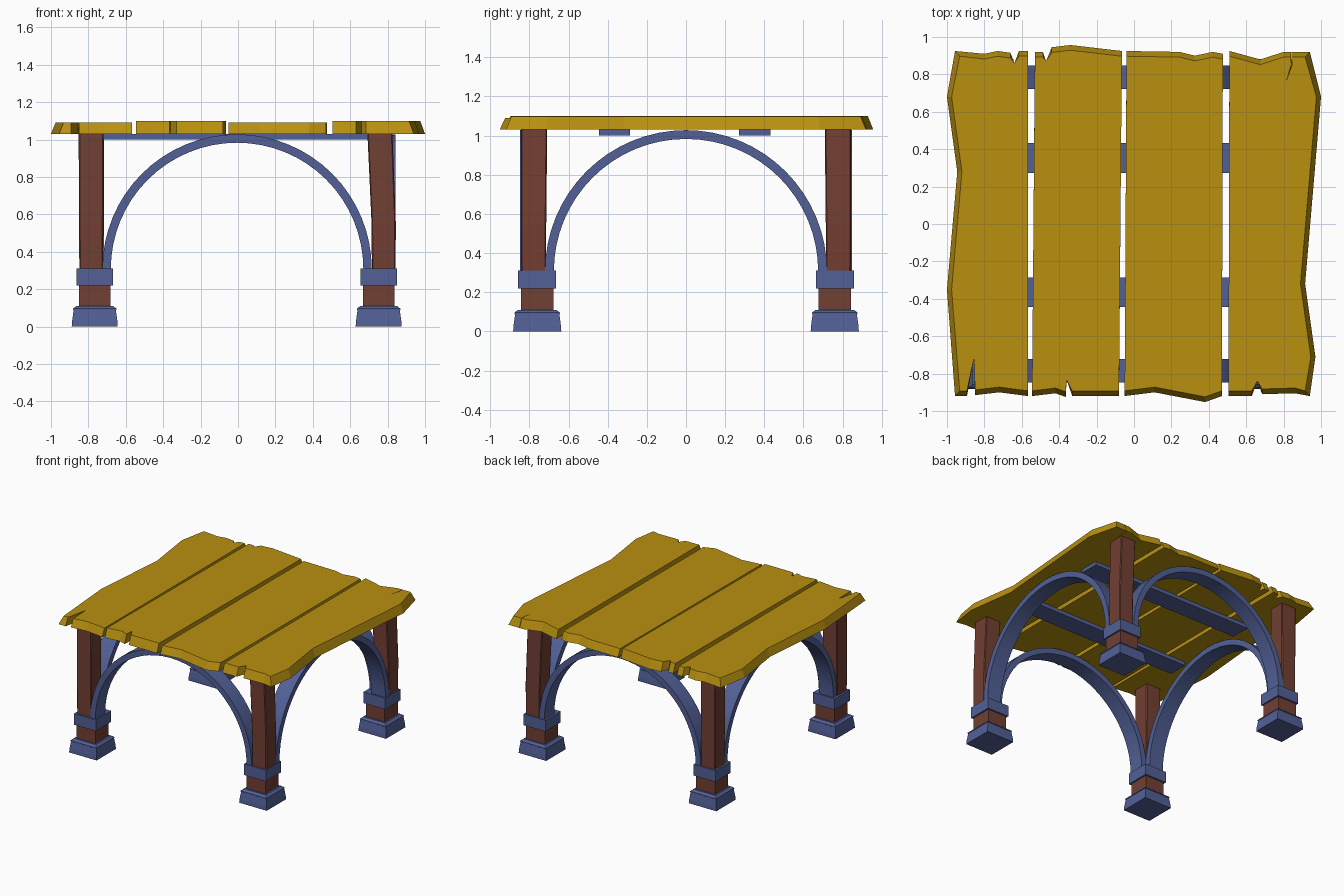
import bpy, bmesh, math

if "Cube" in bpy.data.objects:
    bpy.data.objects.remove(bpy.data.objects["Cube"])


def material(name, rgb):
    m = bpy.data.materials.new(name)
    m.diffuse_color = (*rgb, 1)
    m.use_nodes = True
    m.node_tree.nodes["Principled BSDF"].inputs["Base Color"].default_value = m.diffuse_color
    return m


GOLD = material("gold_wood", (0.48, 0.28, 0.005))
BROWN = material("brown_wood", (0.17, 0.05, 0.033))
BLUE = material("blue_metal", (0.085, 0.118, 0.31))


def loft(name, rings, mat):
    """Skin a list of equal-length point rings; cap the ends."""
    bm = bmesh.new()
    vs = [[bm.verts.new(p) for p in r] for r in rings]
    n = len(rings[0])
    for a, b in zip(vs, vs[1:]):
        for i in range(n):
            j = (i + 1) % n
            bm.faces.new((a[i], a[j], b[j], b[i]))
    bm.faces.new(vs[0])
    bm.faces.new(vs[-1])
    bmesh.ops.recalc_face_normals(bm, faces=bm.faces)
    me = bpy.data.meshes.new(name)
    bm.to_mesh(me)
    bm.free()
    me.materials.append(mat)
    ob = bpy.data.objects.new(name, me)
    bpy.context.collection.objects.link(ob)
    return ob


def square(cx, cy, z, h, c=0.0):
    """Square ring of half width h, with chamfer c if given."""
    if c:
        pts = [(h, -h + c), (h, h - c), (h - c, h), (c - h, h),
               (-h, h - c), (-h, c - h), (c - h, -h), (h - c, -h)]
    else:
        pts = [(h, -h), (h, h), (-h, h), (-h, -h)]
    return [(cx + x, cy + y, z) for x, y in pts]


def box(name, x, y, z, mat):
    rings = [[(x[0], y[0], k), (x[1], y[0], k), (x[1], y[1], k), (x[0], y[1], k)] for k in z]
    return loft(name, rings, mat)


# Tabletop planks: irregular outlines with splits in the ends
PLANKS = [
    (1.092, [(-.957, .925), (-.80, .91), (-.73, .925), (-.66, .915), (-.64, .86),
             (-.615, .925), (-.567, .925), (-.567, -.92), (-.72, -.90), (-.85, -.915),
             (-.855, -.717), (-.893, -.92), (-.957, -.92), (-1, -.35), (-.945, .28), (-1, .68)]),
    (1.10, [(-.53, .92), (-.487, .92), (-.47, .87), (-.44, .945), (-.34, .957), (-.065, .925),
            (-.08, -.92), (-.33, -.92), (-.36, -.835), (-.365, -.925), (-.42, -.905), (-.545, -.92)]),
    (1.09, [(-.04, .925), (.245, .92), (.325, .90), (.42, .92), (.475, .91),
            (.47, -.92), (.38, -.952), (.11, -.90), (-.05, -.92)]),
    (1.098, [(.51, .925), (.675, .88), (.80, .92), (.840, .92), (.841, .85), (.81, .75),
             (.844, .85), (.843, .92), (.94, .92), (1, .68), (.915, -.32), (.97, -.71),
             (.94, -.92), (.86, -.905), (.685, -.91), (.66, -.84), (.63, -.92), (.505, -.92)]),
]
for k, (top, outline) in enumerate(PLANKS):
    upper = []
    for x, y in outline:
        tx = x - math.copysign(0.025, x) if abs(x) > 0.9 else x
        ty = y - math.copysign(0.028, y) if abs(y) > 0.875 else y
        upper.append((tx, ty, top))
    loft(f"top_plank_{k + 1}", [[(x, y, 1.03) for x, y in outline], upper], GOLD)

# Cross battens under the planks
for side, y in (("front", -0.365), ("back", 0.352)):
    box(f"{side}_batten", (-0.73, 0.73), (y - 0.08, y + 0.08), (1.0, 1.03), BLUE)

# Legs: stepped foot, lower block, collar and leaning upper post
FOOT = [(0.123, 0), (0.121, 0.03), (0.113, 0.088), (0.116, 0.09), (0.116, 0.096), (0.098, 0.11)]
for sx, xn in ((-1, "left"), (1, "right")):
    for sy, yn in ((-1, "front"), (1, "back")):
        n = f"{yn}_{xn}_leg"
        cx, cy = sx * 0.759 - 0.007, sy * 0.76
        loft(n + "_foot", [square(cx, cy, z, h) for h, z in FOOT], BLUE)
        box(n + "_block", (cx - .084, cx + .084), (cy - .084, cy + .084), (0.10, 0.24), BROWN)
        loft(n + "_collar", [square(cx, cy, z, 0.097) for z in (0.22, 0.31)], BLUE)
        lean = 0.02 if sx > 0 else 0.0
        px = sx * .782 - 0.003
        loft(n + "_post", [square(px, sy * .779, 0.25, 0.063, 0.006),
                           square(px, sy * .779, 0.55, 0.065, 0.006),
                           square(px - lean, sy * .776, 1.03, 0.067, 0.006)], BROWN)


# Semicircular arches between neighbouring legs
def arch(name, offset, along_x):
    rings = []
    for i in range(33):
        a = math.pi * i / 32
        ring = []
        for r, w in ((0.675, -.063), (0.72, -.063), (0.72, .063), (0.675, .063)):
            u, v, z = r * math.cos(a), offset + w, 0.308 + r * math.sin(a)
            ring.append((u - 0.005, v, z) if along_x else (v, u, z))
        rings.append(ring)
    me = loft(name, rings, BLUE).data
    me.shade_smooth()
    me.set_sharp_from_angle(angle=math.radians(30))


for s, xn, yn in ((-1, "left", "front"), (1, "right", "back")):
    arch(yn + "_arch", s * 0.785, True)
    arch(xn + "_arch", s * 0.78, False)
